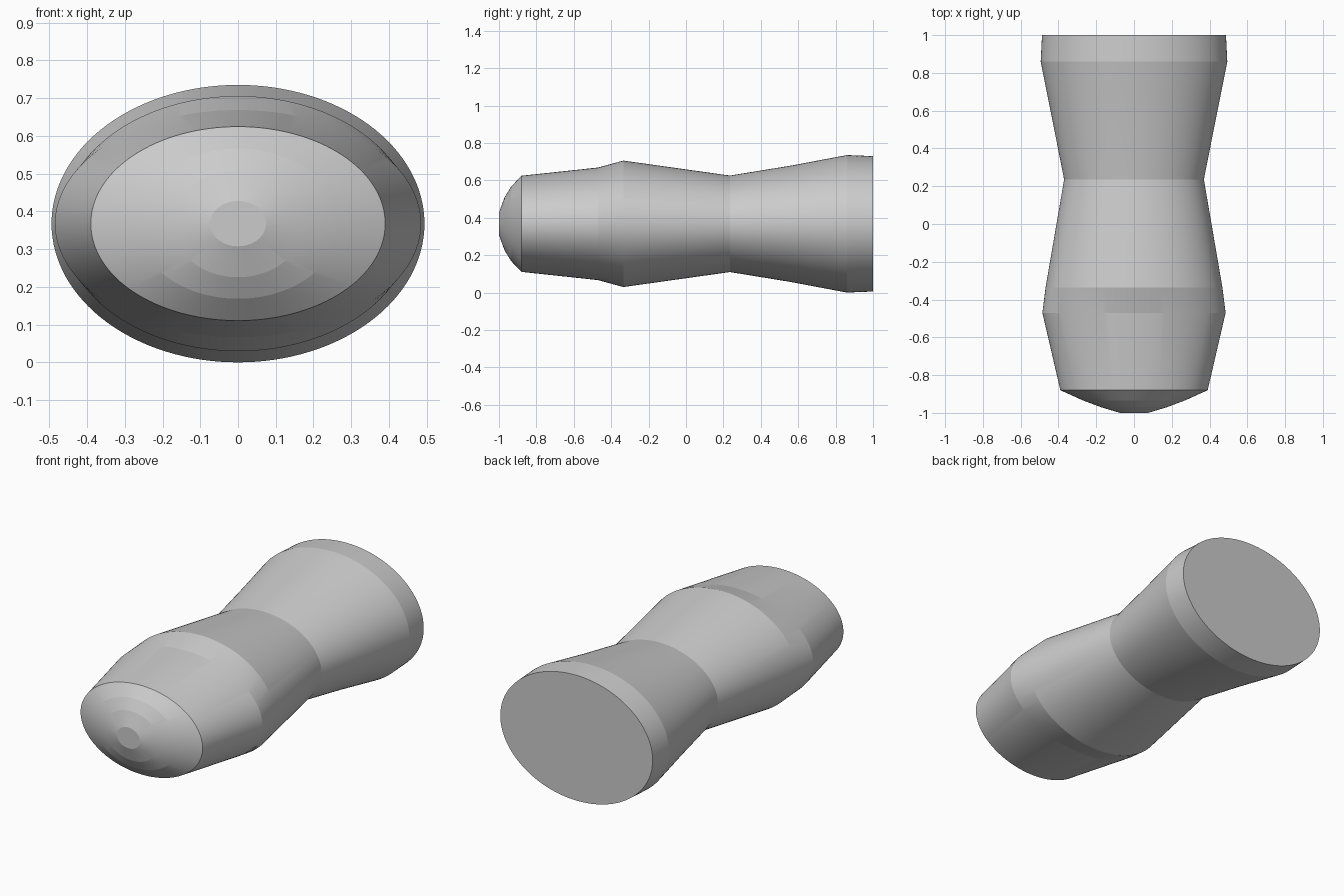
import bpy, bmesh
from math import sin, cos, tau, radians

if "Cube" in bpy.data.objects:
    bpy.data.objects.remove(bpy.data.objects["Cube"])

SEGMENTS = 128
CENTRE_Z = 0.3675

# Elliptical cross-sections from front to back: y, half width, half height
SECTIONS = [
    (-1.00, 0.074, 0.060),
    (-0.97, 0.174, 0.142),
    (-0.935, 0.268, 0.199),
    (-0.88, 0.390, 0.257),
    (-0.47, 0.485, 0.301),
    (-0.335, 0.468, 0.338),
    (0.235, 0.370, 0.258),
    (0.56, 0.434, 0.311),
    (0.86, 0.494, 0.3675),
    (1.00, 0.487, 0.362),
]


def loft(name, sections):
    bm = bmesh.new()
    rings = [[bm.verts.new((rx * cos(tau * i / SEGMENTS), y,
                            CENTRE_Z + rz * sin(tau * i / SEGMENTS)))
              for i in range(SEGMENTS)] for y, rx, rz in sections]
    # side bands
    for a, b in zip(rings, rings[1:]):
        for i in range(SEGMENTS):
            j = (i + 1) % SEGMENTS
            bm.faces.new((a[i], a[j], b[j], b[i]))
    # flat end caps
    bm.faces.new(rings[0])
    bm.faces.new(rings[-1])
    bmesh.ops.recalc_face_normals(bm, faces=bm.faces)
    mesh = bpy.data.meshes.new(name)
    bm.to_mesh(mesh)
    bm.free()
    obj = bpy.data.objects.new(name, mesh)
    bpy.context.collection.objects.link(obj)
    return obj


# Waisted oval body with blunt nose
body = loft("waisted_body", SECTIONS)
bpy.context.view_layer.objects.active = body
body.select_set(True)
bpy.ops.object.shade_smooth_by_angle(angle=radians(7))
